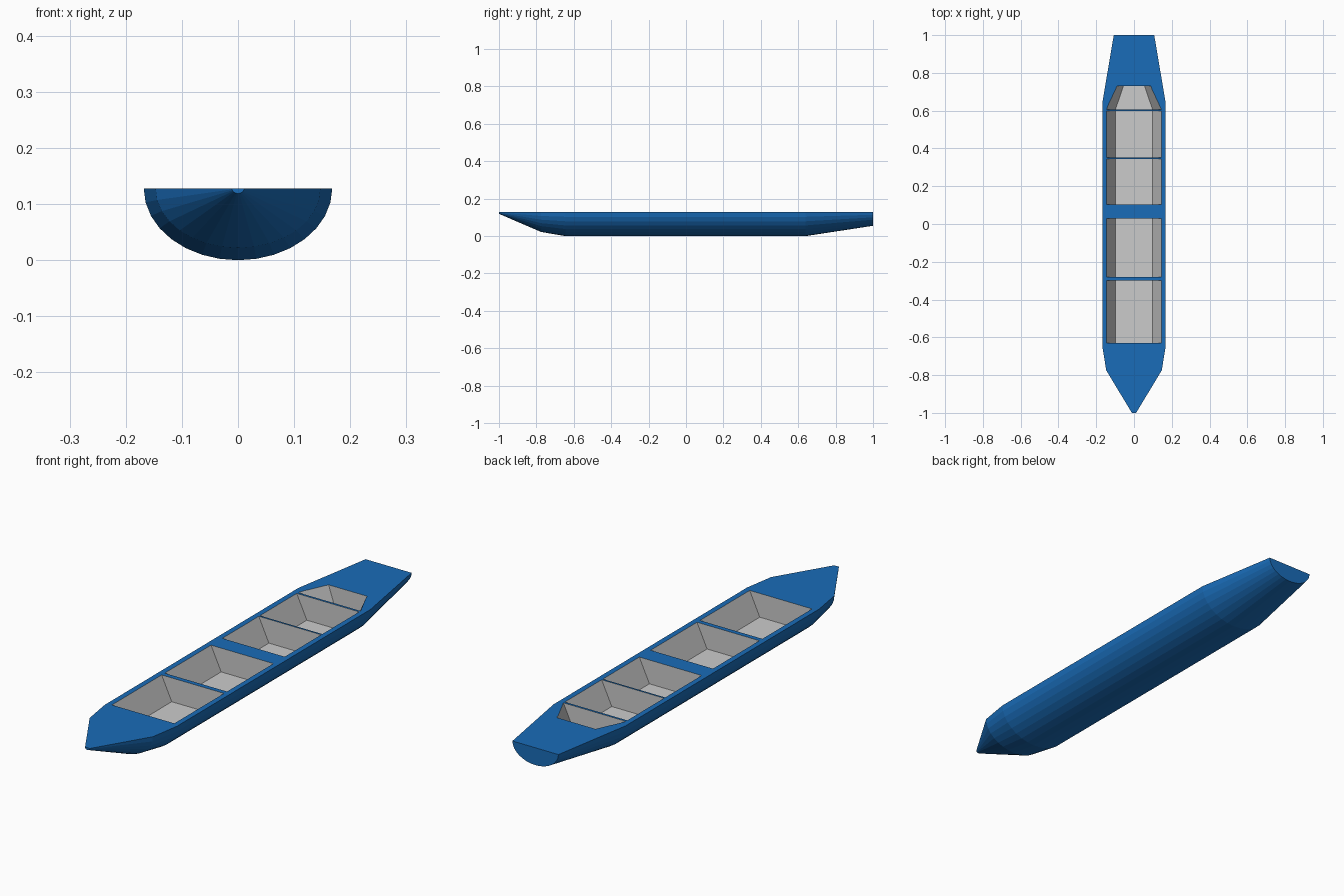
import bpy, bmesh, math

if "Cube" in bpy.data.objects:
    bpy.data.objects.remove(bpy.data.objects["Cube"])

TOP = 0.128


def material(name, rgb):
    m = bpy.data.materials.new(name)
    m.diffuse_color = (*rgb, 1)
    m.use_nodes = True
    m.node_tree.nodes["Principled BSDF"].inputs["Base Color"].default_value = m.diffuse_color
    return m


def make_object(name, bm, mat):
    bmesh.ops.recalc_face_normals(bm, faces=bm.faces)
    me = bpy.data.meshes.new(name)
    bm.to_mesh(me)
    bm.free()
    me.materials.append(mat)
    ob = bpy.data.objects.new(name, me)
    bpy.context.collection.objects.link(ob)
    return ob


def loft(bm, rings):
    """Skin closed rings of points and cap both ends."""
    vs = [[bm.verts.new(p) for p in r] for r in rings]
    for a, b in zip(vs, vs[1:]):
        for i in range(len(a)):
            j = (i + 1) % len(a)
            bm.faces.new((a[i], a[j], b[j], b[i]))
    bm.faces.new(vs[0])
    bm.faces.new(vs[-1])


def half_ellipse(y, w, d, n=16):
    return [(w * math.cos(math.pi * i / n), y, TOP - d * math.sin(math.pi * i / n))
            for i in range(n + 1)]


def trapezoid(y, top_w, floor_w, floor=0.028):
    # sides continue past the deck so the opening cuts cleanly
    over = 0.02
    w = top_w + (top_w - floor_w) * over / (TOP - floor)
    return [(-floor_w, y, floor), (floor_w, y, floor), (w, y, TOP + over), (-w, y, TOP + over)]


blue = material("hull_blue", (0.01, 0.15, 0.48))
grey = material("hold_grey", (0.8, 0.8, 0.8))

# Hull: half-elliptical sections (y, half width, depth) from bow to stern
bm = bmesh.new()
loft(bm, [half_ellipse(*s) for s in ((-1, 0.011, 0.009), (-0.775, 0.147, 0.106),
                                     (-0.645, 0.168, TOP), (0.64, 0.168, TOP),
                                     (1, 0.107, 0.073))])
hull = make_object("hull", bm, blue)

# Holds: tapered pits, the aftmost narrowing toward the stern
bm = bmesh.new()
for y0, y1 in ((-0.63, -0.3), (-0.28, 0.028), (0.103, 0.345), (0.353, 0.597)):
    loft(bm, [trapezoid(y0, 0.145, 0.098), trapezoid(y1, 0.145, 0.098)])
loft(bm, [trapezoid(0.607, 0.145, 0.098), trapezoid(0.73, 0.09, 0.056)])
cutter = make_object("hold_cutter", bm, grey)
cutter.hide_render = True
cutter.display_type = 'WIRE'

mod = hull.modifiers.new("holds", 'BOOLEAN')
mod.operation = 'DIFFERENCE'
mod.solver = 'EXACT'
mod.material_mode = 'TRANSFER'
mod.object = cutter
